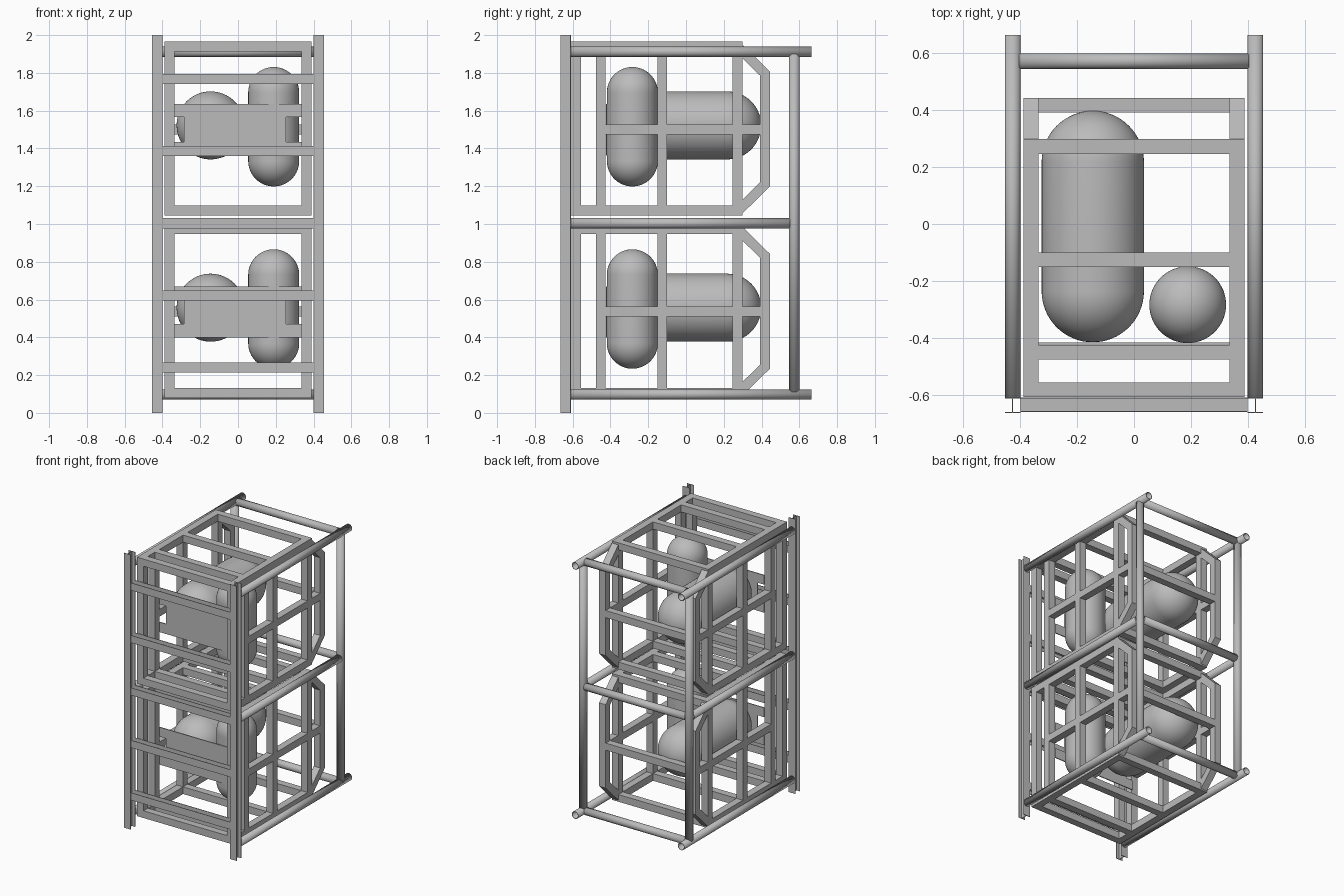
import bpy, bmesh, math
from mathutils import Vector

if "Cube" in bpy.data.objects:
    bpy.data.objects.remove(bpy.data.objects["Cube"], do_unlink=True)

grey = bpy.data.materials.new("steel grey")
grey.use_nodes = True
grey.diffuse_color = (0.5, 0.5, 0.5, 1)
grey.node_tree.nodes["Principled BSDF"].inputs["Base Color"].default_value = grey.diffuse_color


def finish(name, bm, smooth=False):
    bmesh.ops.recalc_face_normals(bm, faces=bm.faces)
    mesh = bpy.data.meshes.new(name)
    bm.to_mesh(mesh)
    bm.free()
    mesh.materials.append(grey)
    ob = bpy.data.objects.new(name, mesh)
    bpy.context.collection.objects.link(ob)
    if smooth:
        bpy.ops.object.select_all(action='DESELECT')
        ob.select_set(True)
        bpy.context.view_layer.objects.active = ob
        bpy.ops.object.shade_smooth_by_angle(angle=math.radians(35))
    return ob


def add_box(bm, lo, hi):
    lo, hi = Vector(lo), Vector(hi)
    verts = bmesh.ops.create_cube(bm, size=1)["verts"]
    for v in verts:
        v.co = (lo + hi) / 2 + v.co * (hi - lo)


def add_plate(bm, points, depth):
    """Extrude a closed outline along the given vector."""
    face = bm.faces.new([bm.verts.new(p) for p in points])
    out = bmesh.ops.extrude_face_region(bm, geom=[face])["geom"]
    moved = [g for g in out if isinstance(g, bmesh.types.BMVert)]
    bmesh.ops.translate(bm, verts=moved, vec=depth)


def tube(name, a, b, r=0.027):
    a, b = Vector(a), Vector(b)
    bm = bmesh.new()
    bmesh.ops.create_cone(bm, cap_ends=False, segments=32, radius1=r, radius2=r, depth=(b - a).length)
    turn = Vector((0, 0, 1)).rotation_difference(b - a).to_matrix()
    for v in bm.verts:
        v.co = (a + b) / 2 + turn @ v.co
    ob = finish(name, bm, True)
    wall = ob.modifiers.new("wall", 'SOLIDIFY')
    wall.thickness = 0.005
    wall.offset = -1


def capsule(name, centre, r, half, horizontal):
    """Round-ended tank: a sphere split at its equator and stretched."""
    bm = bmesh.new()
    bmesh.ops.create_uvsphere(bm, u_segments=64, v_segments=32, radius=r)
    ring = [e for e in bm.edges if all(abs(v.co.z) < 1e-5 for v in e.verts)]
    out = bmesh.ops.split_edges(bm, edges=ring)
    for f in bm.faces:
        f.tag = f.calc_center_median().z > 0
    for v in bm.verts:
        v.co.z += half if v.link_faces[0].tag else -half
    bmesh.ops.bridge_loops(bm, edges=[e for e in bm.edges if e.is_boundary])
    for v in bm.verts:
        if horizontal:
            v.co = (v.co.x, v.co.z, -v.co.y)
        v.co += Vector(centre)
    finish(name, bm, True)


FRONT, BACK, SHEET = -0.665, -0.61, 0.004

# I-section uprights and crossbeams on the front
for side, x in (("right", -0.427), ("left", 0.427)):
    bm = bmesh.new()
    add_box(bm, (x - 0.027, FRONT, 0), (x + 0.027, FRONT + SHEET, 2))
    add_box(bm, (x - 0.027, BACK - SHEET, 0), (x + 0.027, BACK, 2))
    add_box(bm, (x - 0.002, FRONT + SHEET, 0), (x + 0.002, BACK - SHEET, 2))
    finish(side + "_front_upright", bm)

for i in range(5):
    z = 0.24 + 0.382 * i
    bm = bmesh.new()
    add_box(bm, (-0.4, FRONT + 0.003, z - 0.027), (0.4, FRONT + 0.007, z + 0.027))
    add_box(bm, (-0.4, BACK - SHEET, z - 0.027), (0.4, BACK, z + 0.027))
    add_box(bm, (-0.4, FRONT + 0.007, z - 0.002), (0.4, BACK - SHEET, z + 0.002))
    finish("front_crossbeam", bm)

# Round tube frame on the sides and back
for s in (-1, 1):
    x = s * 0.427
    for z, end in ((0.098, 0.665), (1.004, 0.55), (1.912, 0.665)):
        tube("side_tube", (x, BACK, z), (x, end, z))
    tube("back_upright_tube", (x, 0.573, 0.11), (x, 0.573, 1.9))
for z in (0.098, 1.004, 1.912):
    tube("back_cross_tube", (-0.405, 0.573, z), (0.405, 0.573, z))

# Two stacked tank modules
W, T, H = 0.388, 0.052, 0.92
POSTS = (-0.609, -0.477, -0.152, 0.247)
for base in (0.08, 1.045):
    # Cage of square bars
    bm = bmesh.new()
    for s in (-1, 1):
        x0, x1 = sorted((s * W, s * (W - T)))
        for z in (0, H - T):
            add_box(bm, (x0, POSTS[0], base + z), (x1, POSTS[-1] + T, base + z + T))
        for y in POSTS:
            add_box(bm, (x0, y, base + T), (x1, y + T, base + H - T))
        add_box(bm, (x0, POSTS[1] + T, base + 0.43), (x1, 0.392, base + 0.482))
        # Chamfered loop at the back
        upper = [(0.297, 0.449), (0.444, 0.304)]
        inner = [(0.392, 0.283), (0.297, 0.376)]
        mid = base + 0.458
        outline = [(y, mid + z) for y, z in upper] + [(y, mid - z) for y, z in reversed(upper)]
        outline += [(y, mid - z) for y, z in reversed(inner)] + [(y, mid + z) for y, z in inner]
        add_plate(bm, [(x0, y, z) for y, z in outline], (T, 0, 0))
    for y in POSTS:
        for z in (0, H - T):
            add_box(bm, (T - W, y, base + z), (W - T, y + T, base + z + T))
    add_box(bm, (T - W, 0.392, base + 0.43), (W - T, 0.444, base + 0.482))
    finish("module_cage", bm)

    # Notched mounting panel
    bm = bmesh.new()
    z0, z1, z2, z3 = (base + z for z in (0.318, 0.39, 0.522, 0.59))
    e, l, r = W - T, -0.285, 0.255
    shape = [(-e, z0), (e, z0), (e, z1), (r, z1), (r, z2), (e, z2),
             (e, z3), (-e, z3), (-e, z2), (l, z2), (l, z1), (-e, z1)]
    add_plate(bm, [(x, -0.424, z) for x, z in shape], (0, 0.007, 0))
    finish("mounting_panel", bm)

    # Tanks
    capsule("horizontal_tank", (-0.145, -0.009, base + 0.477), 0.18, 0.227, True)
    capsule("vertical_tank", (0.189, -0.284, base + 0.47), 0.135, 0.181, False)
